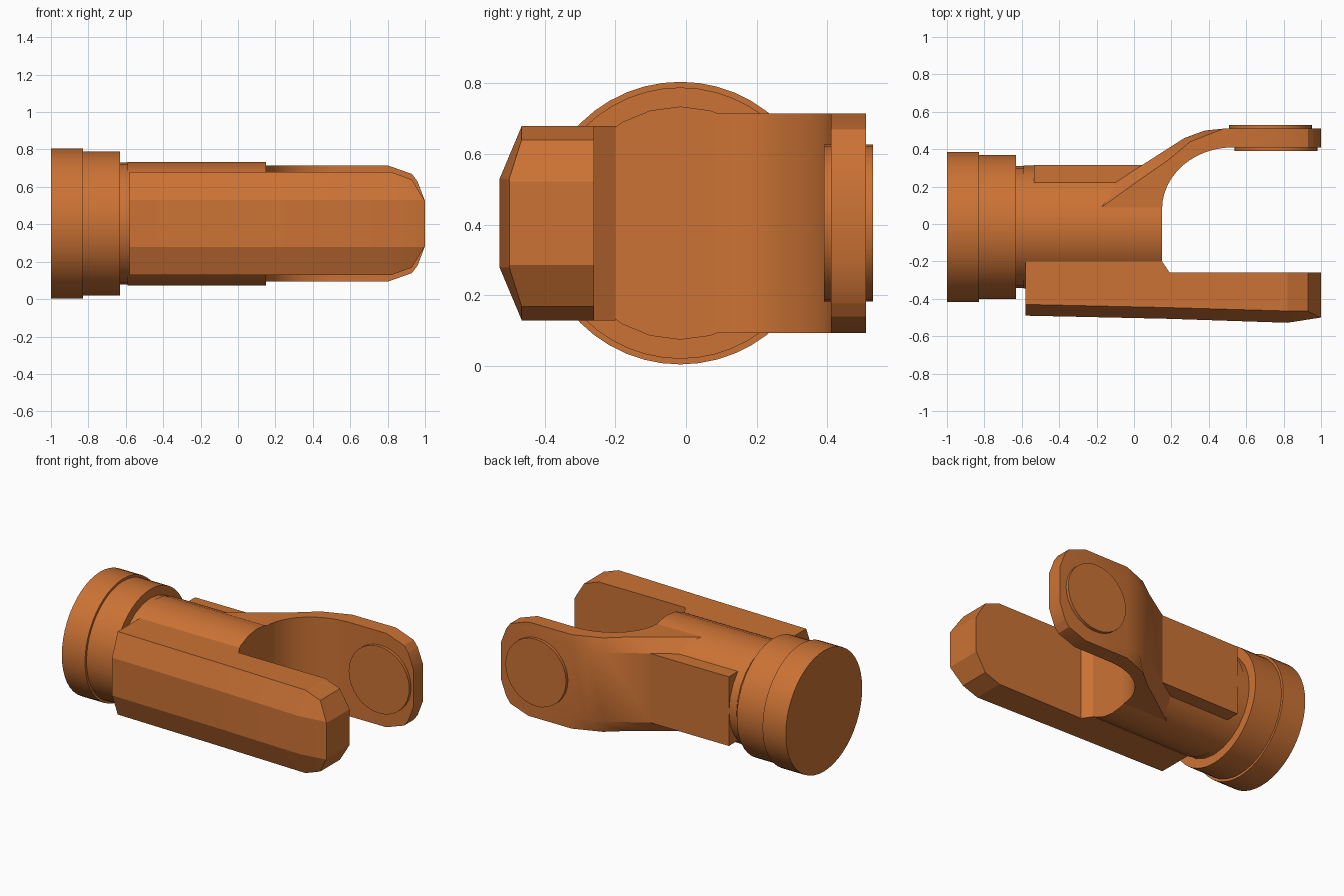
import bpy, bmesh
from math import sin, cos, pi, radians
from mathutils import Vector

if "Cube" in bpy.data.objects:
    bpy.data.objects.remove(bpy.data.objects["Cube"])

CY, CZ = -0.016, 0.404  # shaft axis
mat = bpy.data.materials.new("orange")
mat.diffuse_color = (0.6, 0.17, 0.035, 1)
mat.use_nodes = True
mat.node_tree.nodes["Principled BSDF"].inputs["Base Color"].default_value = mat.diffuse_color


def finish(name, bm, angle=30):
    bmesh.ops.recalc_face_normals(bm, faces=bm.faces)
    me = bpy.data.meshes.new(name)
    bm.to_mesh(me)
    bm.free()
    me.materials.append(mat)
    ob = bpy.data.objects.new(name, me)
    bpy.context.collection.objects.link(ob)
    bpy.ops.object.select_all(action='DESELECT')
    ob.select_set(True)
    bpy.context.view_layer.objects.active = ob
    bpy.ops.object.shade_smooth_by_angle(angle=radians(angle))
    return ob


def loft(rings):
    """Skin closed rings of equal length and cap both ends."""
    bm = bmesh.new()
    vs = [[bm.verts.new(p) for p in r] for r in rings]
    n = len(vs[0])
    for a, b in zip(vs, vs[1:]):
        for i in range(n):
            j = (i + 1) % n
            bm.faces.new((a[i], a[j], b[j], b[i]))
    bm.faces.new(vs[0])
    bm.faces.new(vs[-1])
    bmesh.ops.recalc_face_normals(bm, faces=bm.faces)
    return bm


def turned(name, profile, seg):
    """Solid of revolution about the shaft axis; profile is (x, radius)."""
    rings = [[(x, CY + r * sin(2 * pi * i / seg), CZ + r * cos(2 * pi * i / seg))
              for i in range(seg)] for x, r in profile]
    return finish(name, loft(rings))


def clip_tip(bm, outline):
    """Trim the arm end to a mirrored (x, half height) outline."""
    for (x0, h0), (x1, h1) in zip(outline, outline[1:]):
        for s in (1, -1):
            cut = bmesh.ops.bisect_plane(
                bm, geom=bm.verts[:] + bm.edges[:] + bm.faces[:], dist=1e-5,
                plane_co=Vector((x0, 0, CZ + s * h0)),
                plane_no=Vector((h0 - h1, 0, s * (x1 - x0))), clear_outer=True)
            edges = [e for e in cut["geom_cut"]
                     if isinstance(e, bmesh.types.BMEdge) and e.is_boundary]
            if edges:
                bmesh.ops.edgeloop_fill(bm, edges=edges)


# Round shaft and stepped collar
turned("collar", [(-1, .4), (-.83, .4), (-.83, .384), (-.63, .384)], 48)
turned("shaft", [(-.66, .326), (-.59, .326), (-.59, .33), (.15, .33)], 24)

# Straight front arm with chamfered outer edges: (x, inner y, chamfer y, outer y)
rings = []
for x, yi, yc, yo in [(-.58, -.2, -.43, -.49), (.15, -.2, -.446, -.506),
                      (.19, -.26, -.447, -.507), (.82, -.26, -.465, -.528),
                      (1, -.26, -.44, -.5)]:
    half = [(yi, .275), (yc, .275), (yo, .125)]
    rings.append([(x, y, CZ + h) for y, h in half] +
                 [(x, y, CZ - h) for y, h in reversed(half)])
bm = loft(rings)
clip_tip(bm, [(.82, .275), (.93, .235), (.96, .185), (1, .12)])
finish("front_arm", bm, 15)

# Curved back arm: outer line at mid height, inset line at top and bottom
inner = [(.53 - .38 * sin(a), .08 + .33 * cos(a))
         for a in [i * pi / 24 for i in range(13)]]
plate = [(1, .51), (1, .41)] + inner
mid = [(-.2, .155), (.04, .313), (.27, .46), (.38, .5), (.48, .51)] + plate
top = [(-.18, .085), (0, .215), (.18, .34), (.3, .44), (.48, .51)] + plate
bm = loft([[(x, y, CZ + h) for x, y in ring]
           for h, ring in [(-.311, top), (-.229, mid), (.229, mid), (.311, top)]])
bmesh.ops.dissolve_degenerate(bm, dist=1e-5, edges=bm.edges)
clip_tip(bm, [(.8, .311), (.93, .265), (.96, .225), (1, .12)])
finish("back_arm", bm)

# Flat pad on the back of the shaft
pad = [(-.535, .1), (-.535, .315), (.043, .315), (.043, .1)]
finish("back_pad", loft([[(x, y, CZ + h) for x, y in pad] for h in (-.229, .229)]))

# Round bosses on both faces of the back arm
for name, cx, y0, y1 in [("outer_boss", .73, .5, .53), ("inner_boss", .76, .39, .42)]:
    finish(name, loft([[(cx + .222 * cos(i * pi / 16), y, CZ + .222 * sin(i * pi / 16))
                        for i in range(32)] for y in (y0, y1)]))
